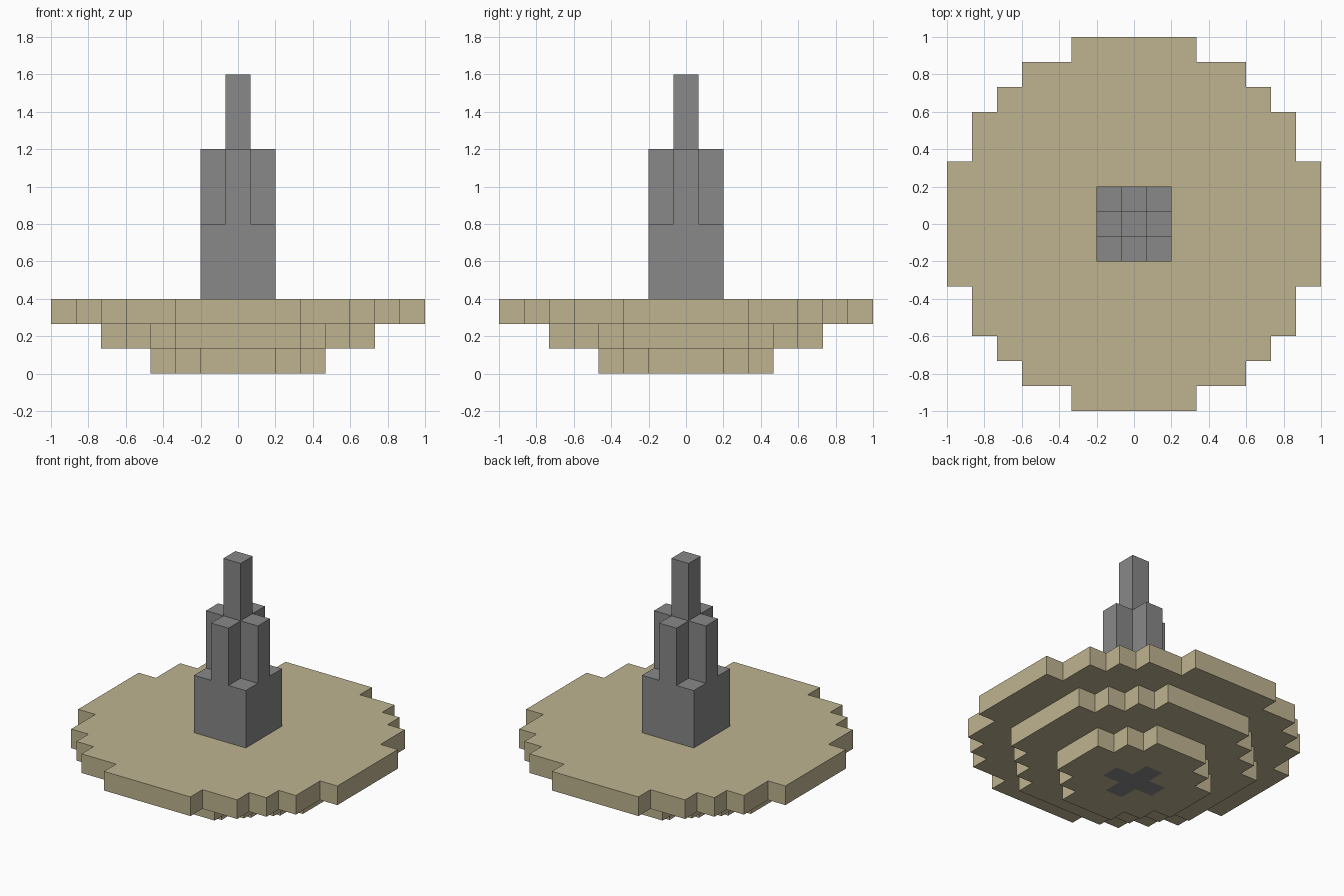
import bpy
import bmesh

if "Cube" in bpy.data.objects:
    bpy.data.objects.remove(bpy.data.objects["Cube"], do_unlink=True)

HALF = 1 / 15          # half of one building block
BLOCK = 2 * HALF


def material(name, colour):
    mat = bpy.data.materials.new(name)
    mat.use_nodes = True
    mat.diffuse_color = (*colour, 1)
    bsdf = mat.node_tree.nodes["Principled BSDF"]
    bsdf.inputs["Base Color"].default_value = (*colour, 1)
    bsdf.inputs["Roughness"].default_value = 0.9
    return mat


sand = material("sand", (0.521, 0.456, 0.279))
stone = material("stone grey", (0.246, 0.246, 0.246))


def stepped_outline(corners):
    """Quarter outline of outer corners, mirrored round to a closed stepped loop."""
    quarter = []
    for i, (x, y) in enumerate(corners):
        quarter.append((x, y))
        if i + 1 < len(corners):
            quarter.append((corners[i + 1][0], y))   # inner corner of the step
    loop = []
    for sx, sy in ((1, 1), (-1, 1), (-1, -1), (1, -1)):
        part = [(sx * x, sy * y) for x, y in quarter]
        loop += part if sx == sy else part[::-1]
    return loop


def prism(name, corners, bottom, top, mat):
    """Extrude a stepped outline between two block levels."""
    bm = bmesh.new()
    verts = [bm.verts.new((x * HALF, y * HALF, bottom * BLOCK))
             for x, y in stepped_outline(corners)]
    face = bm.faces.new(verts)
    raised = bmesh.ops.extrude_face_region(bm, geom=[face])["geom"]
    bmesh.ops.translate(bm, vec=(0, 0, (top - bottom) * BLOCK),
                        verts=[v for v in raised if isinstance(v, bmesh.types.BMVert)])
    bmesh.ops.recalc_face_normals(bm, faces=bm.faces)
    mesh = bpy.data.meshes.new(name)
    bm.to_mesh(mesh)
    bm.free()
    mesh.materials.append(mat)
    obj = bpy.data.objects.new(name, mesh)
    bpy.context.collection.objects.link(obj)
    return obj


square = [(3, 3)]
cross = [(3, 1), (1, 3)]

# Round stepped base, widening upwards
lower_tier = prism("lower_tier", [(7, 3), (5, 5), (3, 7)], 0, 1, sand)
prism("middle_tier", [(11, 5), (9, 7), (7, 9), (5, 11)], 1, 2, sand)
prism("upper_tier", [(15, 5), (13, 9), (11, 11), (9, 13), (5, 15)], 2, 3, sand)

# Cross-shaped foundation, set flush into the underside
cutter = prism("foundation_cutter", cross, -1, 2, sand)
cutter.hide_render = True
cutter.hide_viewport = True
cut = lower_tier.modifiers.new("foundation_hole", "BOOLEAN")
cut.operation = "DIFFERENCE"
cut.solver = "EXACT"
cut.object = cutter
bpy.context.view_layer.objects.active = lower_tier
bpy.ops.object.modifier_apply(modifier=cut.name)
bpy.data.objects.remove(cutter, do_unlink=True)
prism("foundation", cross, 0, 1, stone)

# Tower: square block, cross-shaped shaft, single spire
prism("tower_block", square, 3, 6, stone)
prism("tower_shaft", cross, 6, 9, stone)
prism("spire", [(1, 1)], 9, 12, stone)
